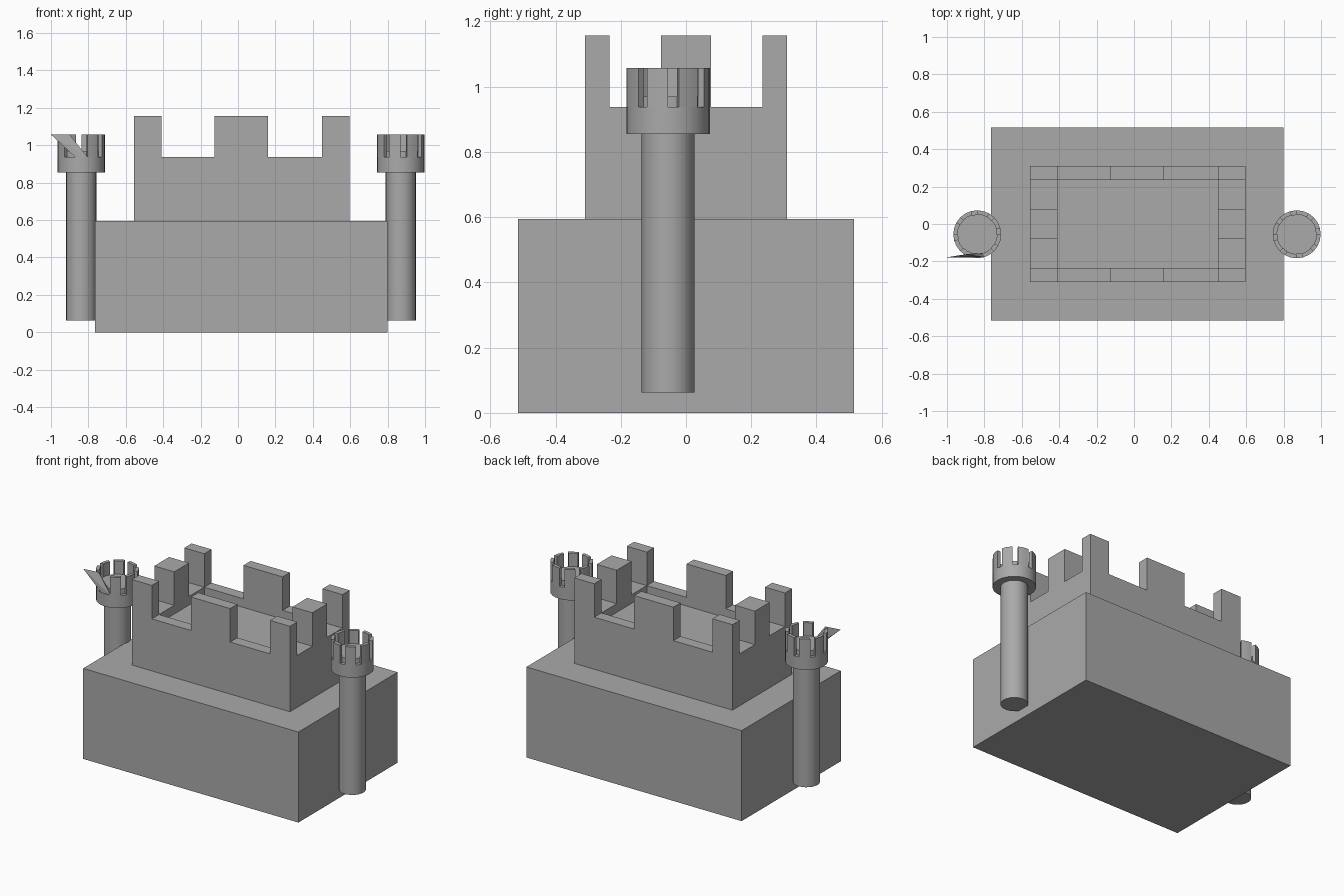
import bpy, bmesh, math
from mathutils import Vector

cube = bpy.data.objects.get("Cube")
if cube:
    bpy.data.objects.remove(cube, do_unlink=True)

stone = bpy.data.materials.new("grey_stone")
stone.use_nodes = True
GREY = (0.4, 0.4, 0.4, 1)
stone.diffuse_color = GREY
stone.node_tree.nodes["Principled BSDF"].inputs["Base Color"].default_value = GREY


def finish(name, bm, smooth=False):
    bmesh.ops.recalc_face_normals(bm, faces=bm.faces[:])
    mesh = bpy.data.meshes.new(name)
    bm.to_mesh(mesh)
    bm.free()
    mesh.materials.append(stone)
    obj = bpy.data.objects.new(name, mesh)
    bpy.context.collection.objects.link(obj)
    if smooth:
        bpy.ops.object.select_all(action='DESELECT')
        obj.select_set(True)
        bpy.context.view_layer.objects.active = obj
        bpy.ops.object.shade_smooth_by_angle(angle=math.radians(20))
    return obj


def add_box(bm, x0, x1, y0, y1, z0, z1):
    verts = bmesh.ops.create_cube(bm, size=1)["verts"]
    for v in verts:
        v.co = Vector(((x0 + x1) / 2 + v.co.x * (x1 - x0),
                       (y0 + y1) / 2 + v.co.y * (y1 - y0),
                       (z0 + z1) / 2 + v.co.z * (z1 - z0)))


def box(name, *bounds):
    bm = bmesh.new()
    add_box(bm, *bounds)
    return finish(name, bm)


# Castle base
BASE = 0.595
box("castle_base", -0.765, 0.8, -0.515, 0.515, 0, BASE)

# Keep: solid core with a sunken floor, and a notched wall around it
X0, X1, Y = -0.555, 0.595, 0.31
TX, TY = 0.145, 0.075
WALL, TOP, FLOOR = 0.937, 1.157, 0.88
box("keep_floor", X0 + TX, X1 - TX, -Y + TY, Y - TY, BASE, FLOOR)
for label, s in (("front", -1), ("back", 1)):
    ya, yb = sorted((s * Y, s * (Y - TY)))
    box(label + "_wall", X0, X1, ya, yb, BASE, WALL)
    box(label + "_merlon", -0.125, 0.16, ya, yb, WALL, TOP)
    for side, x in (("right", X0), ("left", X1 - TX)):
        box(f"{label}_{side}_corner_merlon", x, x + TX, ya, yb, WALL, TOP)
for side, x in (("right", X0), ("left", X1 - TX)):
    box(side + "_wall", x, x + TX, -Y + TY, Y - TY, BASE, WALL)
    box(side + "_merlon", x, x + TX, -0.077, 0.077, WALL, TOP)

# Round towers
SEG, CY = 24, -0.055
R_SHAFT, R_OUT, R_IN = 0.081, 0.128, 0.106
FOOT, CUP, NOTCH, RIM, DECK = 0.062, 0.855, 0.937, 1.057, 0.97


def cylinder(name, cx, r, z0, z1):
    bm = bmesh.new()
    bmesh.ops.create_cone(bm, cap_ends=True, segments=SEG, radius1=r, radius2=r, depth=z1 - z0)
    bmesh.ops.translate(bm, verts=bm.verts[:], vec=(cx, CY, (z0 + z1) / 2))
    return finish(name, bm, True)


def arc_block(name, cx, first, steps):
    """Curved merlon spanning some of the tower's sides."""
    bm = bmesh.new()
    rows = []
    for i in range(first, first + steps + 1):
        a = math.tau * i / SEG
        rows.append([bm.verts.new((cx + r * math.cos(a), CY + r * math.sin(a), z))
                     for r, z in ((R_IN, NOTCH), (R_OUT, NOTCH), (R_OUT, RIM), (R_IN, RIM))])
    for p, q in zip(rows, rows[1:]):
        for k in range(4):
            bm.faces.new((p[k], p[(k + 1) % 4], q[(k + 1) % 4], q[k]))
    bm.faces.new(rows[0])
    bm.faces.new(rows[-1])
    return finish(name, bm, True)


for side, cx in (("right", -0.838), ("left", 0.87)):
    cylinder(side + "_tower_shaft", cx, R_SHAFT, FOOT, CUP)
    cylinder(side + "_tower_cup", cx, R_OUT, CUP, NOTCH)
    cylinder(side + "_tower_deck", cx, R_IN, NOTCH, DECK)
    for n in range(8):
        if side == "right" and n == 5:
            continue  # the pointed spike stands here
        arc_block(f"{side}_tower_merlon_{n}", cx, n * 3 + 1, 2)

# Pointed spike leaning out from the right tower
bm = bmesh.new()
for p in ((-0.87, -0.178, NOTCH), (-0.805, -0.177, NOTCH), (-0.865, -0.158, NOTCH),
          (-0.81, -0.157, NOTCH), (-0.9, -0.162, RIM), (-1.0, -0.178, RIM)):
    bm.verts.new(p)
bmesh.ops.convex_hull(bm, input=bm.verts[:])
finish("right_tower_spike", bm)
